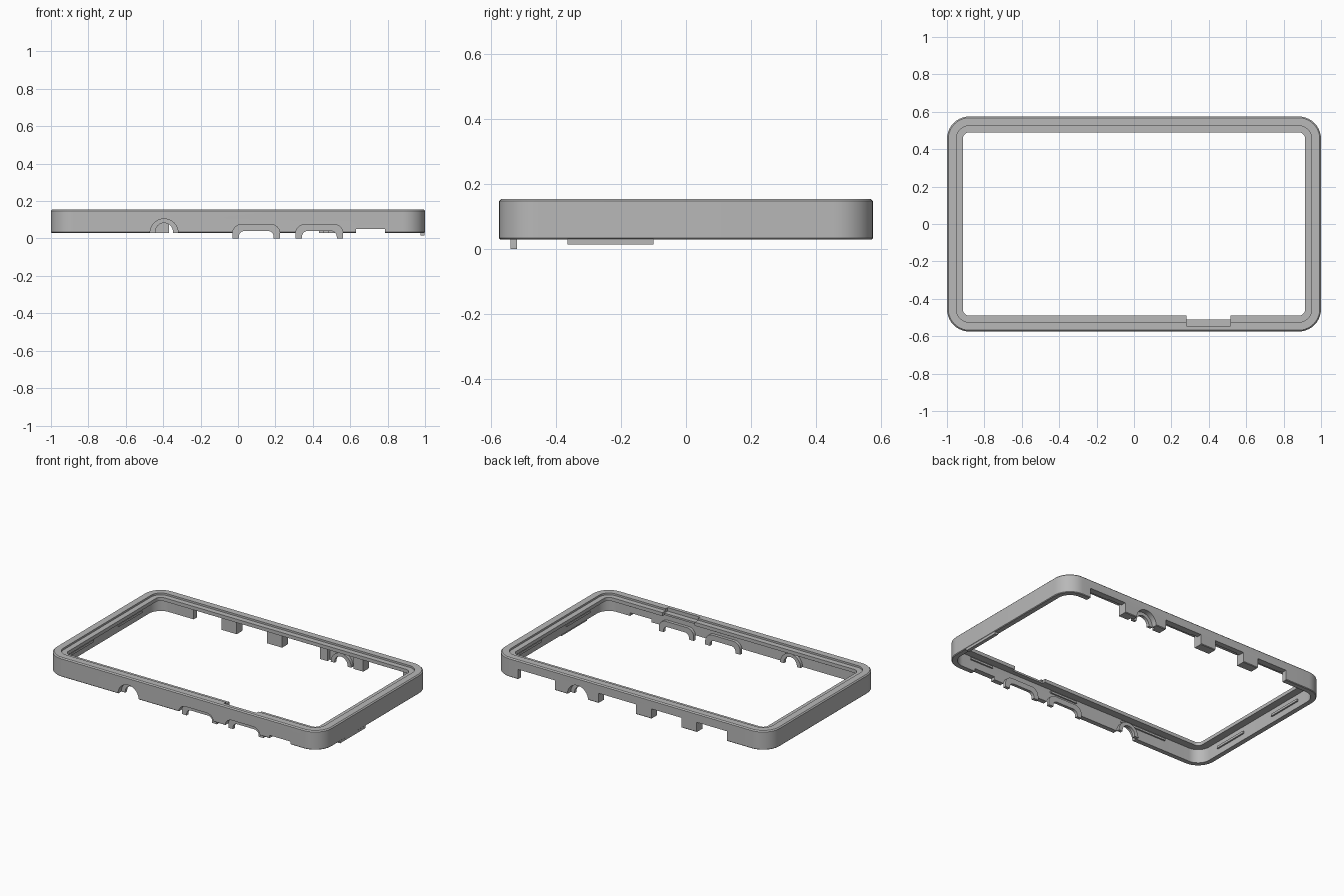
import bpy
import bmesh
from math import sin, cos, pi

cube = bpy.data.objects.get("Cube")
if cube:
    bpy.data.objects.remove(cube, do_unlink=True)

grey = bpy.data.materials.new("plain grey")
grey.use_nodes = True
grey.diffuse_color = (0.48, 0.48, 0.48, 1)
grey.node_tree.nodes["Principled BSDF"].inputs["Base Color"].default_value = grey.diffuse_color

HALF_X, HALF_Y, RADIUS = 1.0, 0.575, 0.12
WALL = 0.035          # wall thickness
BASE = 0.03           # lower edge of the wall
INNER_Y = HALF_Y - WALL


def finish(name, bm):
    bmesh.ops.recalc_face_normals(bm, faces=bm.faces)
    mesh = bpy.data.meshes.new(name)
    bm.to_mesh(mesh)
    bm.free()
    obj = bpy.data.objects.new(name, mesh)
    bpy.context.collection.objects.link(obj)
    mesh.materials.append(grey)
    return obj


def extrude_y(name, outline, y0, y1):
    """Solid from an x-z outline, running from y0 to y1."""
    bm = bmesh.new()
    near = [bm.verts.new((x, y0, z)) for x, z in outline]
    far = [bm.verts.new((x, y1, z)) for x, z in outline]
    bm.faces.new(near)
    bm.faces.new(far)
    n = len(outline)
    for i in range(n):
        j = (i + 1) % n
        bm.faces.new((near[i], near[j], far[j], far[i]))
    return finish(name, bm)


def box(name, x0, x1, y0, y1, z0, z1):
    return extrude_y(name, [(x0, z0), (x1, z0), (x1, z1), (x0, z1)], y0, y1)


def arch(cx, half, top, radius, bottom, steps=10):
    """Flat or round topped arch outline, from left foot to right foot."""
    pts = [(cx - half, bottom)]
    for side, start in ((-1, pi), (1, pi / 2)):
        for i in range(steps + 1):
            a = start - i * pi / 2 / steps
            p = (cx + side * (half - radius) + radius * cos(a), top - radius + radius * sin(a))
            if abs(p[0] - pts[-1][0]) + abs(p[1] - pts[-1][1]) > 1e-5:
                pts.append(p)
    return pts + [(cx + half, bottom)]


def cut(target, cutter):
    cutter.hide_render = True
    mod = target.modifiers.new("cut", "BOOLEAN")
    mod.operation = "DIFFERENCE"
    mod.solver = "EXACT"
    mod.object = cutter
    bpy.context.view_layer.objects.active = target
    bpy.ops.object.modifier_apply(modifier=mod.name)
    bpy.data.objects.remove(cutter, do_unlink=True)


def ring(inset, z, bm, steps=10):
    r = RADIUS - inset
    verts = []
    for k, (sx, sy) in enumerate(((1, 1), (-1, 1), (-1, -1), (1, -1))):
        for i in range(steps + 1):
            a = (k + i / steps) * pi / 2
            verts.append(bm.verts.new((sx * (HALF_X - RADIUS) + r * cos(a),
                                       sy * (HALF_Y - RADIUS) + r * sin(a), z)))
    return verts


# Frame: stepped section swept around a rounded rectangle
section = [(0.004, BASE), (0, BASE + 0.004), (0, 0.148), (0.007, 0.155), (0.05, 0.155),
           (0.05, 0.143), (0.085, 0.143), (0.085, 0.12), (WALL, 0.12), (WALL, BASE)]
bm = bmesh.new()
rings = [ring(d, z, bm) for d, z in section]
for a, b in zip(rings, rings[1:] + rings[:1]):
    for i in range(len(a)):
        j = (i + 1) % len(a)
        bm.faces.new((a[i], a[j], b[j], b[i]))
frame = finish("frame", bm)

# Notch in the lip at the front
cut(frame, box("notch_cutter", 0.28, 0.515, -0.545, -0.45, 0.132, 0.2))
cut(frame, box("lip_cutter", 0.28, 0.515, -0.51, -0.45, 0.1, 0.2))

# Arched ports: centre, outer half, top, radius, inner half, top, radius, foot, side
ports = [
    ("round_port_front", -0.395, 0.075, 0.105, 0.075, 0.047, 0.083, 0.047, BASE, -1),
    ("wide_port_middle", 0.0975, 0.127, 0.075, 0.05, 0.093, 0.04, 0.03, 0, -1),
    ("wide_port_left", 0.435, 0.127, 0.075, 0.05, 0.093, 0.04, 0.03, 0, -1),
    ("round_port_back", 0.385, 0.075, 0.105, 0.075, 0.047, 0.083, 0.047, BASE, 1),
]
for name, cx, h, top, r, ih, itop, ir, foot, side in ports:
    cut(frame, extrude_y("port_cutter", arch(cx, h, top, r, -0.05), side * 0.53, side * 0.6))
    outline = arch(cx, h, top, r, foot) + arch(cx, ih, itop, ir, foot)[::-1]
    extrude_y(name + "_surround", outline, side * INNER_Y, side * 0.52)

# Low slot at the front, wide openings along the back
cut(frame, box("slot_cutter", 0.63, 0.785, -0.6, -0.53, -0.05, 0.05))
for x0, x1 in ((0.55, 0.82), (-0.04, 0.235), (-0.37, -0.15), (-0.70, -0.48)):
    cut(frame, box("opening_cutter", x0, x1, 0.53, 0.6, -0.05, 0.095))

# Thickened tabs between the back openings
for i, (x0, x1) in enumerate(((-0.15, -0.04), (-0.48, -0.37), (0.235, 0.29), (0.48, 0.55))):
    box("back_tab_%d" % (i + 1), x0, x1, 0.515, INNER_Y, BASE, 0.12)

# Foot under the left side
box("side_foot", 0.975, 0.998, -0.365, -0.1, 0.015, BASE + 0.004)

# Snap ridges on the inside of the walls
for side, label in ((-1, "front"), (1, "back")):
    for i, (x0, x1) in enumerate(((-0.69, -0.35), (0.0, 0.2), (0.65, 0.82))):
        y0, y1 = sorted((side * INNER_Y, side * (INNER_Y - 0.01)))
        box("%s_ridge_%d" % (label, i + 1), x0, x1, y0, y1, 0.097, 0.11)
for side, label in ((-1, "right"), (1, "left")):
    for i, y in enumerate((-0.25, 0.25)):
        x0, x1 = sorted((side * (HALF_X - WALL), side * (HALF_X - WALL - 0.01)))
        box("%s_ridge_%d" % (label, i + 1), x0, x1, y - 0.12, y + 0.12, 0.07, 0.085)

# Smooth the rounded corners and arches, keep edges crisp
bpy.ops.object.select_all(action="DESELECT")
for obj in bpy.context.collection.objects:
    if obj.type == "MESH" and obj.data.materials and obj.data.materials[0] == grey:
        obj.select_set(True)
bpy.context.view_layer.objects.active = frame
bpy.ops.object.shade_smooth_by_angle(angle=pi / 6)
